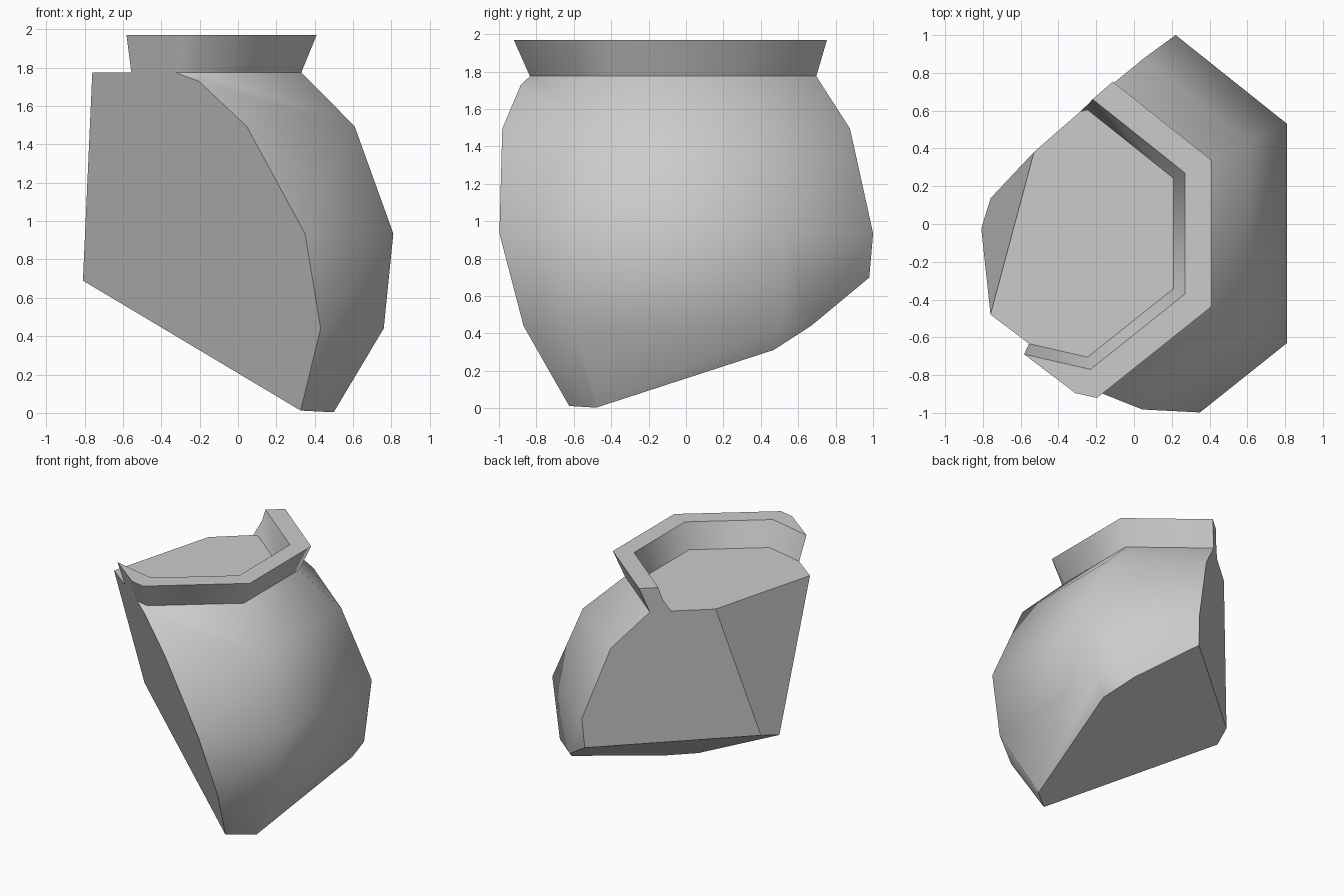
import bpy, bmesh, math
from mathutils import Vector

cube = bpy.data.objects.get("Cube")
if cube:
    bpy.data.objects.remove(cube, do_unlink=True)

SIDES = 7
AXIS = Vector((-0.395, -0.05, 0))
# Pot profile: distance from axis to the middle of a flat side, height
PROFILE = [(0, -0.15), (0.80, -0.15), (0.895, 0.005), (1.155, 0.44),
           (1.205, 0.935), (1.003, 1.495), (0.725, 1.775), (0.805, 1.97),
           (0.665, 1.97), (0.605, 1.775), (0, 1.775)]
# Break planes: point, outward normal
BREAKS = [((0.35, -0.996, 0.93), (-0.788, -1.038, -0.40)),   # front
          ((0.22, 1.0, 0.93), (-0.248, 0.284, -0.012)),      # back
          ((-0.76, -0.48, 1.775), (-0.933, 0.25, 0.147)),    # side
          ((0.5, -0.48, 0.003), (-0.687, 0.712, -1.782))]    # underside

bm = bmesh.new()

# Seven-sided pot turned from the profile
to_corner = 1 / math.cos(math.pi / SIDES)
start = math.pi / SIDES
path = [bm.verts.new(AXIS + Vector((r * to_corner * math.cos(start),
                                    r * to_corner * math.sin(start), z)))
        for r, z in PROFILE]
edges = [bm.edges.new(pair) for pair in zip(path, path[1:])]
bmesh.ops.spin(bm, geom=path + edges, cent=AXIS, axis=(0, 0, 1),
               angle=math.tau, steps=SIDES)
bmesh.ops.remove_doubles(bm, verts=bm.verts[:], dist=0.001)
bmesh.ops.recalc_face_normals(bm, faces=bm.faces[:])
bmesh.ops.dissolve_limit(bm, angle_limit=0.01, verts=bm.verts[:], edges=bm.edges[:])

# Break the pot along flat planes and close each break
for point, normal in BREAKS:
    geom = bm.verts[:] + bm.edges[:] + bm.faces[:]
    bmesh.ops.bisect_plane(bm, geom=geom, dist=0.0001, plane_co=point,
                           plane_no=normal, clear_outer=True)
    rim = [e for e in bm.edges if e.is_boundary]
    bmesh.ops.holes_fill(bm, edges=rim, sides=0)
bmesh.ops.recalc_face_normals(bm, faces=bm.faces[:])
bm.normal_update()

# Smooth pot surface with crisp breaks and lip edges
normals = [Vector(n).normalized() for _, n in BREAKS]


def is_break(face):
    return any(face.normal.dot(n) > 0.999 for n in normals)


for face in bm.faces:
    face.smooth = True
for edge in bm.edges:
    edge.smooth = (edge.calc_face_angle(math.pi) < math.radians(55)
                   and not any(is_break(f) for f in edge.link_faces))

mesh = bpy.data.meshes.new("pot_fragment")
bm.to_mesh(mesh)
bm.free()
shard = bpy.data.objects.new("pot_fragment", mesh)
bpy.context.collection.objects.link(shard)

clay = bpy.data.materials.new("grey_clay")
clay.use_nodes = True
color = (0.6, 0.6, 0.6, 1)
clay.diffuse_color = color
clay.node_tree.nodes["Principled BSDF"].inputs["Base Color"].default_value = color
mesh.materials.append(clay)
